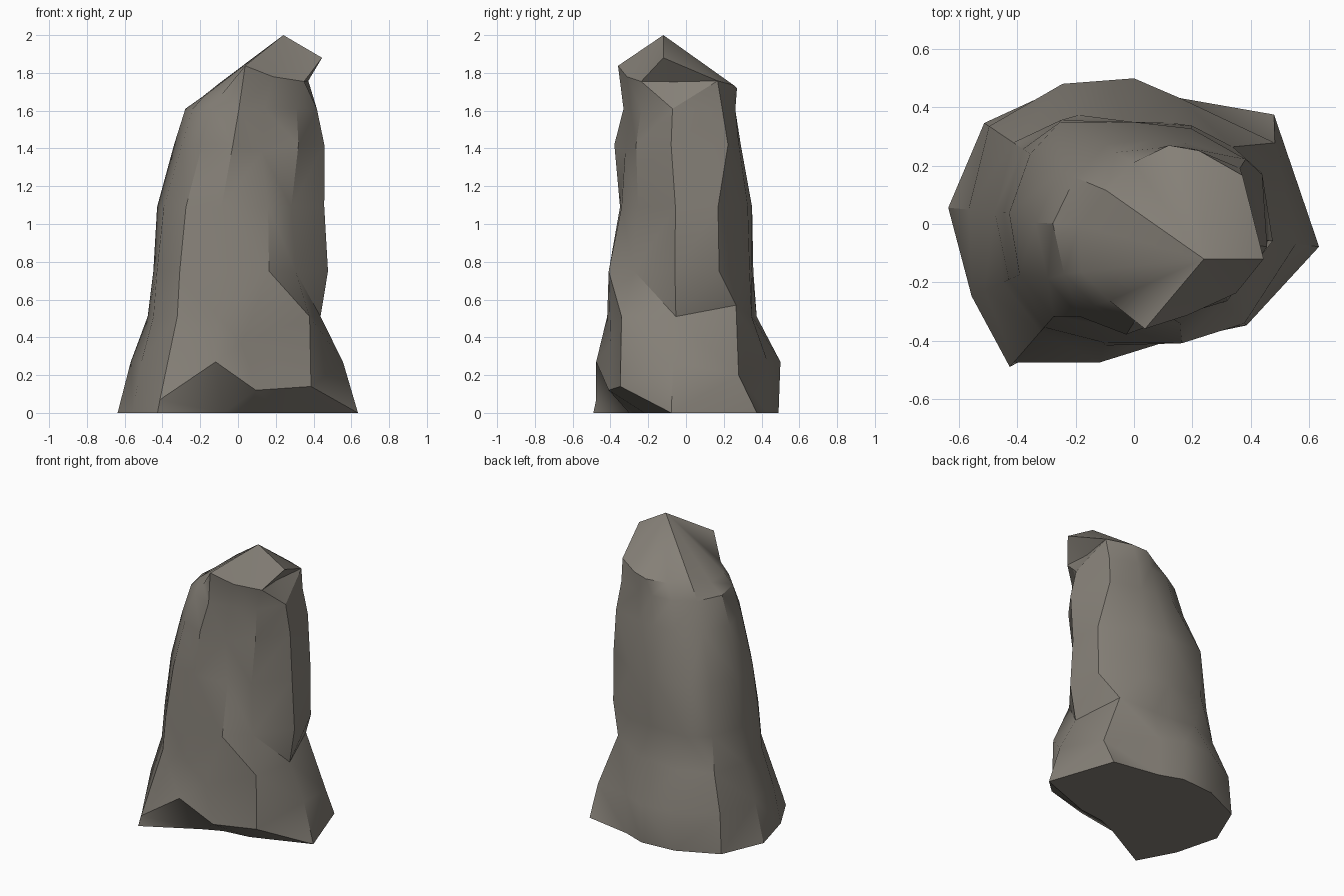
import bpy
import bmesh
from math import sin, cos, radians
from mathutils import Vector

# Remove the default cube
default_cube = bpy.data.objects.get("Cube")
if default_cube:
    bpy.data.objects.remove(default_cube, do_unlink=True)


def make_material(name, colour):
    material = bpy.data.materials.new(name)
    material.use_nodes = True
    material.diffuse_color = colour
    shader = material.node_tree.nodes["Principled BSDF"]
    shader.inputs["Base Color"].default_value = colour
    shader.inputs["Roughness"].default_value = 0.9
    return material


# Directions of the rock's vertical ridges, counter-clockwise from the left side
RIDGES = [-7, 38, 70, 90, 117, 146, 175, 204, 229, 256, 283, 318]

# Horizontal slices: centre x, centre y, height, slope along x, radii in hundredths
SLICES = {
    "ground":   (0, 0, 0, 0, [64, 61, 46, 49, 53, 62, 64, 61, 65, 31, 25, 33]),
    "foot":     (0, 0, .27, 0, [56, 55, 46, 50, 54, 60, 57, 56, 63, 49, 42, 52]),
    "ankle":    (0, 0, .51, 0, [44, 43, 37, 35, 42, 50, 48, 49, 49, 43, 41, 51]),
    "waist":    (0, 0, .75, 0, [48, 48, 38, 35, 40, 46, 45, 47, 47, 42, 42, 41]),
    "chest":    (0, 0, 1.09, 0, [46, 47, 37, 35, 39, 43, 43, 43, 42, 36, 35, 38]),
    "shoulder": (.06, -.03, 1.42, 0, [40, 41, 33, 32, 34, 38, 40, 39, 38, 36, 30, 35]),
    "neck":     (.08, -.03, 1.61, 0, [34, 36, 31, 29, 31, 34, 36, 35, 33, 31, 27, 31]),
    "brow":     (.12, -.03, 1.72, .15, [22, 32, 30, 30, 27, 26, 31, 33, 31, 34, 29, 31]),
}

# Chipped corners, moved off their slice
CHIPS = {
    ("foot", 1): (.05, -.06, -.07),      # heel
    ("foot", 8): (0, 0, -.2),            # long right toe
    ("foot", 10): (0, 0, -.15),          # undercut left toe
    ("foot", 11): (0, 0, -.13),
    ("ankle", 1): (0, 0, .06),
    ("ankle", 10): (-.07, 0, -.14),      # top of the front notch
    ("waist", 1): (.06, -.12, 0),        # left side ridge
    ("chest", 1): (.07, -.12, 0),
    ("waist", 2): (.07, -.02, 0),        # flat back
    ("chest", 2): (.07, -.02, 0),
    ("waist", 4): (-.07, 0, 0),
    ("chest", 4): (-.08, 0, 0),
    ("waist", 10): (.07, 0, 0),          # front ridge
    ("chest", 10): (.08, 0, 0),
    ("shoulder", 10): (0, 0, -.04),      # diagonal crack
    ("brow", 5): (0, 0, .06),
    ("brow", 9): (0, 0, .13),            # overhanging lip
    ("brow", 10): (0, 0, .05),
}


def slice_corners(name):
    cx, cy, height, slope, radii = SLICES[name]
    for index, (angle, radius) in enumerate(zip(RIDGES, radii)):
        dx = cos(radians(angle)) * radius / 100
        dy = sin(radians(angle)) * radius / 100
        corner = Vector((cx + dx, cy + dy, height + slope * dx))
        yield corner + Vector(CHIPS.get((name, index), (0, 0, 0)))


# Loft the slices into one closed boulder
bm = bmesh.new()
rings = [[bm.verts.new(corner) for corner in slice_corners(name)] for name in SLICES]
count = len(RIDGES)
for lower, upper in zip(rings, rings[1:]):
    for i in range(count):
        j = (i + 1) % count
        bm.faces.new((lower[i], lower[j], upper[j], upper[i]))

# Flat underside
bm.faces.new(list(reversed(rings[0])))

# Pointed summit with a tip jutting out over the left side
brow = rings[-1]
summit = bm.verts.new((.24, -.12, 2))
tip = bm.verts.new((.445, -.12, 1.88))
for i in range(count):
    j = (i + 1) % count
    peak = tip if 0 in (i, j) else summit
    bm.faces.new((brow[i], brow[j], peak))
bm.faces.new((brow[1], summit, tip))
bm.faces.new((summit, brow[-1], tip))

# Break the sides into facets
bmesh.ops.triangulate(bm, faces=bm.faces[:], quad_method='SHORT_EDGE')
bmesh.ops.recalc_face_normals(bm, faces=bm.faces[:])

mesh = bpy.data.meshes.new("standing_rock")
bm.to_mesh(mesh)
bm.free()
mesh.materials.append(make_material("warm grey stone", (.235, .215, .185, 1)))

rock = bpy.data.objects.new("standing_rock", mesh)
bpy.context.collection.objects.link(rock)

# Soft facets with sharp broken edges
bpy.ops.object.select_all(action='DESELECT')
rock.select_set(True)
bpy.context.view_layer.objects.active = rock
bpy.ops.object.shade_smooth_by_angle(angle=radians(35))
